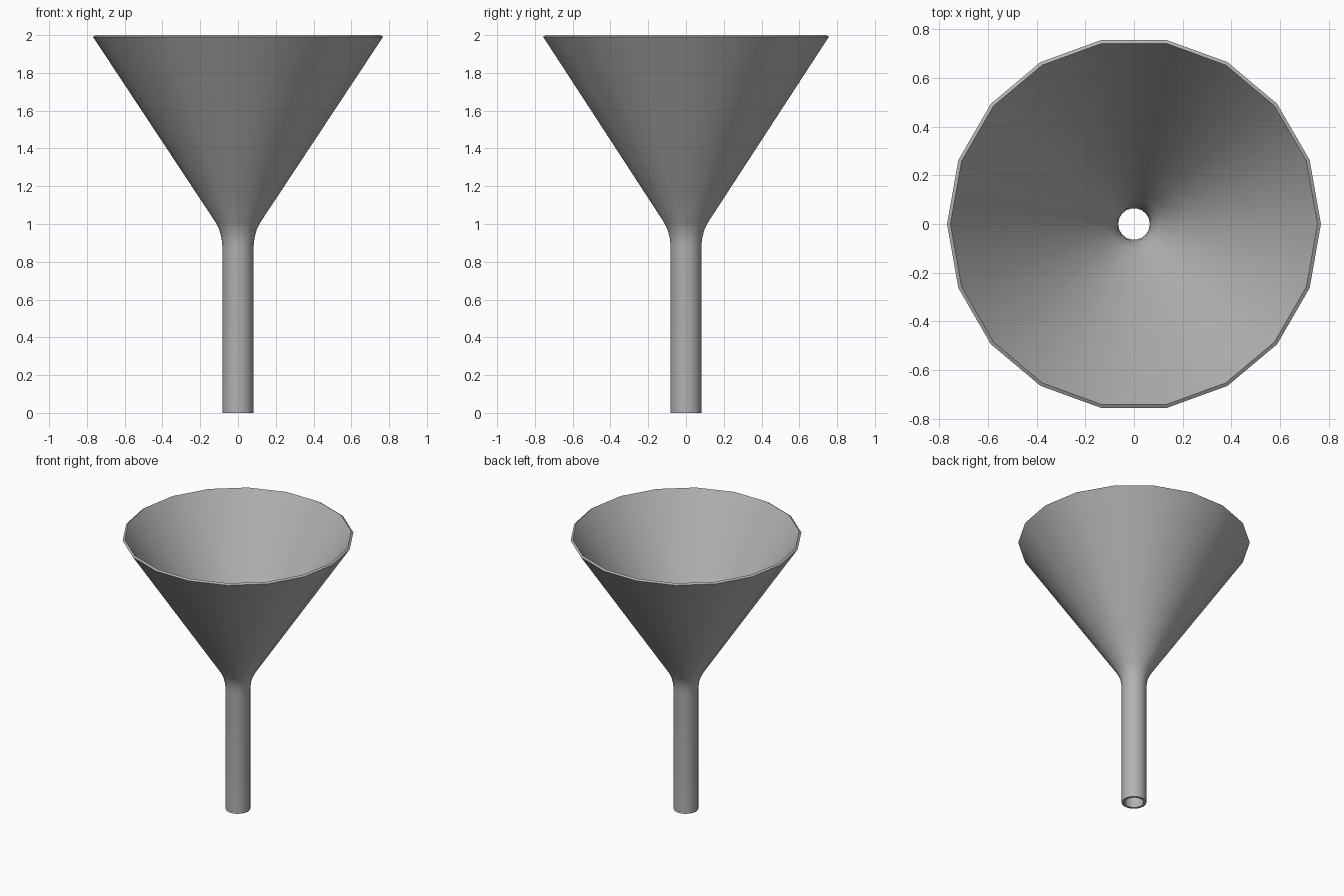
import bpy, math

if "Cube" in bpy.data.objects:
    bpy.data.objects.remove(bpy.data.objects["Cube"])

SIDES = 18
RINGS = 6


def slope(p, q, n=RINGS):
    """Evenly spaced points on the straight cone wall, from p to q."""
    return [(p[0] + (q[0] - p[0]) * t / n, p[1] + (q[1] - p[1]) * t / n)
            for t in range(n + 1)]


# Closed wall cross-section (radius, height): outside upward, then inside downward
profile = (
    [(0.082, 0.0), (0.082, 0.88), (0.087, 0.925), (0.099, 0.97)]
    + slope((0.118, 1.008), (0.768, 1.991))
    + slope((0.754, 2.0), (0.104, 1.018))
    + [(0.083, 0.977), (0.070, 0.928), (0.065, 0.88), (0.065, 0.0)]
)


def lathe(name, prof, sides):
    n = len(prof)
    verts, faces = [], []
    for i in range(sides):
        a = 2 * math.pi * i / sides
        verts += [(r * math.cos(a), r * math.sin(a), z) for r, z in prof]
        j = (i + 1) % sides
        for k in range(n):
            m = (k + 1) % n
            faces.append((i * n + k, j * n + k, j * n + m, i * n + m))
    mesh = bpy.data.meshes.new(name)
    mesh.from_pydata(verts, [], faces)
    mesh.update()
    obj = bpy.data.objects.new(name, mesh)
    bpy.context.collection.objects.link(obj)
    return obj


# Funnel: cone and spout in one thin-walled shell
funnel = lathe("funnel", profile, SIDES)
bpy.context.view_layer.objects.active = funnel
funnel.select_set(True)
bpy.ops.object.shade_smooth_by_angle(angle=math.radians(40))

# Dark grey
grey = bpy.data.materials.new("dark_grey")
grey.diffuse_color = (0.45, 0.45, 0.45, 1)
grey.use_nodes = True
grey.node_tree.nodes["Principled BSDF"].inputs["Base Color"].default_value = grey.diffuse_color
funnel.data.materials.append(grey)
